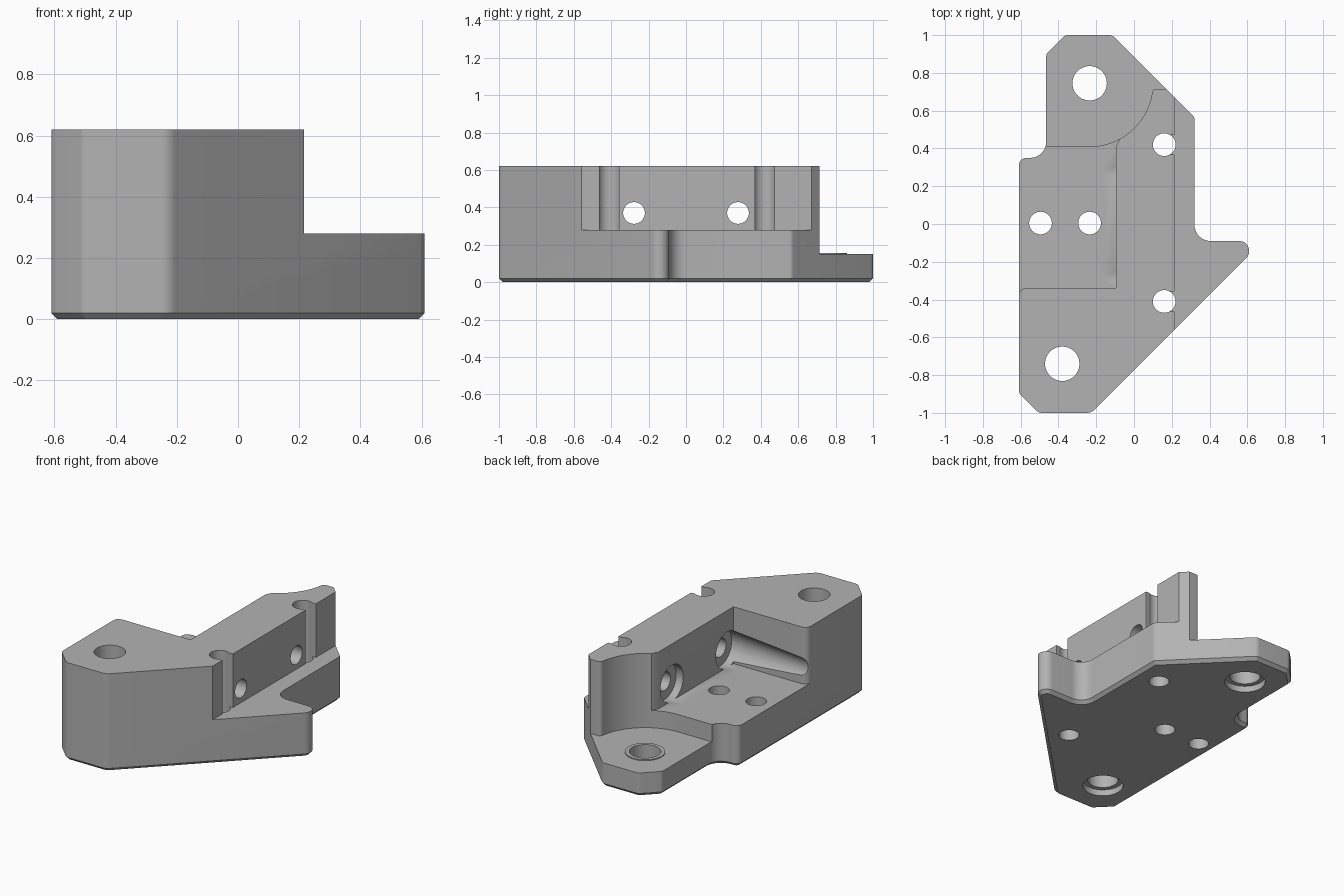
import bpy, bmesh
from math import sin, cos, tan, pi, radians
from mathutils import Vector, Matrix

cube = bpy.data.objects.get("Cube")
if cube:
    bpy.data.objects.remove(cube)

grey = bpy.data.materials.new("machined_grey")
grey.use_nodes = True
grey.diffuse_color = (0.45, 0.45, 0.45, 1)
grey.node_tree.nodes["Principled BSDF"].inputs["Base Color"].default_value = (0.45, 0.45, 0.45, 1)


def rounded(corners, steps=8):
    """Polygon from (x, y, radius) corners, each radius becoming an arc."""
    out = []
    for i, (x, y, r) in enumerate(corners):
        p = Vector((x, y))
        if not r:
            out.append(p)
            continue
        a = (Vector(corners[i - 1][:2]) - p).normalized()
        b = (Vector(corners[(i + 1) % len(corners)][:2]) - p).normalized()
        half = a.angle(b) / 2
        centre = p + (a + b).normalized() * (r / sin(half))
        start = p + a * (r / tan(half)) - centre
        end = p + b * (r / tan(half)) - centre
        sweep = start.angle_signed(end)
        for k in range(steps + 1):
            out.append(centre + Matrix.Rotation(-sweep * k / steps, 2) @ start)
    return out


def finish(name, bm):
    bmesh.ops.recalc_face_normals(bm, faces=bm.faces)
    mesh = bpy.data.meshes.new(name)
    bm.to_mesh(mesh)
    bm.free()
    mesh.materials.append(grey)
    ob = bpy.data.objects.new(name, mesh)
    bpy.context.collection.objects.link(ob)
    return ob


def prism(name, points, low, high, chamfer=0, along_y=False):
    bm = bmesh.new()
    base = bm.faces.new([bm.verts.new((p[0], p[1], low)) for p in points])
    top = bmesh.ops.extrude_face_region(bm, geom=[base], use_keep_orig=True)["geom"]
    bmesh.ops.translate(bm, vec=(0, 0, high - low),
                        verts=[g for g in top if isinstance(g, bmesh.types.BMVert)])
    bmesh.ops.recalc_face_normals(bm, faces=bm.faces)
    if chamfer:
        # Slope the rim by pulling the lowest outline inwards
        rim = [v for v in bm.verts if v.co.z < low + 0.001]
        bmesh.ops.bevel(bm, geom=list({e for v in rim for e in v.link_edges
                                       if all(w in rim for w in e.verts)}),
                        offset=chamfer, segments=1, affect='EDGES')
    if along_y:
        for v in bm.verts:
            v.co = (v.co.x, v.co.z, v.co.y)
    return finish(name, bm)


def rod(name, centre, r1, r2, depth, along_x=False):
    bm = bmesh.new()
    turn = Matrix.Rotation(radians(90), 4, 'Y') if along_x else Matrix()
    bmesh.ops.create_cone(bm, cap_ends=True, segments=48, radius1=r1, radius2=r2,
                          depth=depth, matrix=Matrix.Translation(centre) @ turn)
    return finish(name, bm)


def combine(body, tool, operation='DIFFERENCE'):
    mod = body.modifiers.new(tool.name, 'BOOLEAN')
    mod.operation = operation
    mod.solver = 'EXACT'
    mod.object = tool
    bpy.ops.object.select_all(action='DESELECT')
    bpy.context.view_layer.objects.active = body
    body.select_set(True)
    bpy.ops.object.modifier_apply(modifier=mod.name)
    bpy.data.objects.remove(tool)


# Main block with chamfered foot
outline = rounded([
    (-0.61, -0.895, 0.04), (-0.505, -1, 0.04), (-0.225, -1, 0.06), (0.685, -0.09, 0.053),
    (0.32, -0.09, 0.085), (0.32, 0.565, 0.03), (-0.115, 1, 0.04), (-0.365, 1, 0.04),
    (-0.465, 0.9, 0.04), (-0.465, 0.35, 0.085), (-0.61, 0.35, 0.04)])
body = prism("mounting_block", outline, 0, 0.62, chamfer=0.02)

# Low rear pad, scooped around its bolt hole
scoop = [(-0.235 + 0.335 * cos(radians(a)), 0.745 + 0.335 * sin(radians(a)))
         for a in range(-90, -9, 5)]
tip = rounded([(*scoop[-1], 0), (0.1, 0.715, 0.02), (0.6, 0.715, 0)])[1:]
pad = [(-0.8, 0.41)] + scoop + tip + [(0.6, 1.2), (-0.8, 1.2)]
combine(body, prism("pad_cut", pad, 0.15, 0.8))

# Side pocket
pocket = rounded([(-0.8, -0.7, 0), (-0.611, -0.7, 0), (-0.611, -0.34, 0.04), (-0.095, -0.34, 0),
                  (-0.095, 0.41, 0), (-0.07, 0.46, 0), (-0.8, 0.46, 0)])
combine(body, prism("pocket_cut", pocket, 0.26, 0.8))

# Front shelf and the filleted ear below it
combine(body, prism("shelf_cut", [(0.215, -1.1), (0.8, -1.1), (0.8, 1.1), (0.215, 1.1)], 0.28, 0.8))
fillet = [(0.362 - 0.038 * cos(a * pi / 16), 0.28 - 0.038 * sin(a * pi / 16)) for a in range(9)]
combine(body, prism("ear_cut", [(0.324, 0.3)] + fillet + [(0.8, 0.242), (0.8, 0.3)],
                    -0.7, 0.2, along_y=True))

# Vertical pin holes opening through the upper face
for y in (-0.41, 0.42):
    combine(body, rod("pin_hole", (0.16, y, 0.4), 0.06, 0.06, 1))
    slot = [(0.16, y - 0.052), (0.25, y - 0.052), (0.25, y + 0.052), (0.16, y + 0.052)]
    combine(body, prism("pin_slot", slot, 0.28, 0.8))

# Cross holes with tapered screw access
for y in (-0.278, 0.278):
    combine(body, rod("cross_hole", (0.05, y, 0.37), 0.058, 0.058, 0.6, True))
    combine(body, rod("screw_seat", (-0.08, y, 0.37), 0.115, 0.115, 0.07, True))
    combine(body, rod("screw_access", (-0.36, y, 0.37), 0.08, 0.115, 0.53, True))

# Pocket floor holes
for x in (-0.495, -0.235):
    combine(body, rod("floor_hole", (x, 0.005, 0.4), 0.06, 0.06, 1))

# Raised boss, then the bolt holes with counterbores underneath
combine(body, rod("pad_boss", (-0.235, 0.745, 0.13), 0.115, 0.115, 0.052), 'UNION')
for x, y in ((-0.235, 0.745), (-0.38, -0.74)):
    combine(body, rod("bolt_hole", (x, y, 0.4), 0.091, 0.091, 1))
    combine(body, rod("counterbore", (x, y, 0), 0.12, 0.12, 0.08))

bpy.ops.object.shade_smooth_by_angle(angle=radians(30))
